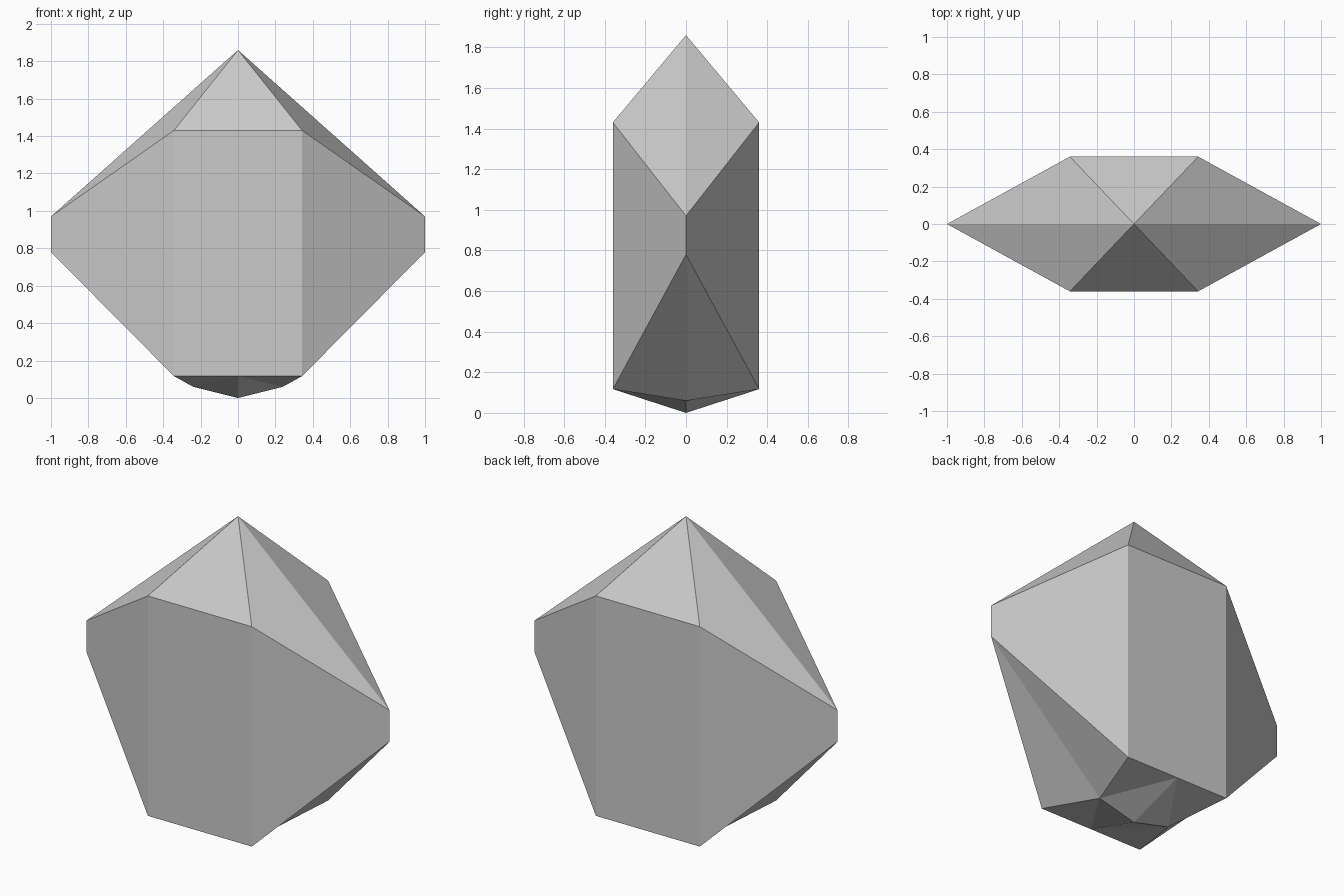
import bpy

if "Cube" in bpy.data.objects:
    bpy.data.objects.remove(bpy.data.objects["Cube"])

# One quarter of the faceted crystal (+x, +y); mirrored in x and y below
apex, foot = (0, 0, 1.86), (0, 0, 0)
top_corner, top_mid = (0.343, 0.36, 1.43), (0, 0.36, 1.43)
tip_top, tip_low = (1, 0, 0.97), (1, 0, 0.78)
low_corner, low_mid = (0.343, 0.36, 0.117), (0, 0.36, 0.117)
keel = (0.24, 0, 0.06)

facets = [
    # Crown
    (apex, tip_top, top_corner), (apex, top_corner, top_mid),
    # Girdle walls
    (tip_top, tip_low, low_corner, top_corner),
    (top_corner, low_corner, low_mid, top_mid),
    # Underside
    (tip_low, keel, low_corner), (low_corner, keel, low_mid),
    (keel, foot, low_mid),
]

points = sorted({p for f in facets for p in f})
mesh = bpy.data.meshes.new("crystal")
mesh.from_pydata(points, [], [[points.index(p) for p in f] for f in facets])
crystal = bpy.data.objects.new("crystal", mesh)
bpy.context.collection.objects.link(crystal)

# Mirror to all four quarters
mirror = crystal.modifiers.new("mirror", 'MIRROR')
mirror.use_axis = (True, True, False)
mirror.use_clip = True
